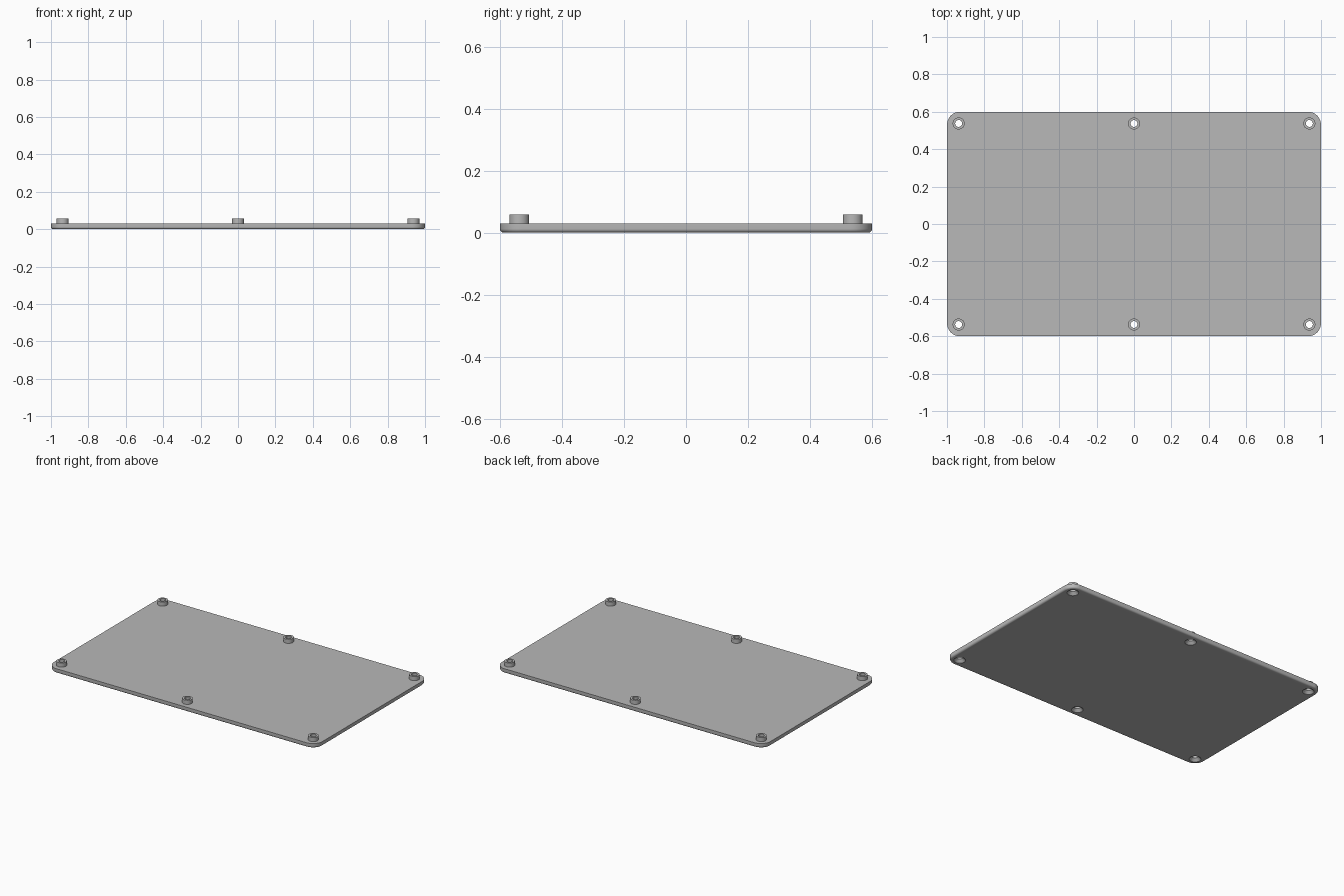
import bpy, bmesh, math

if "Cube" in bpy.data.objects:
    bpy.data.objects.remove(bpy.data.objects["Cube"])

HX, HY, CORNER = 1.0, 0.6, 0.07      # plate half sizes, corner radius
TOP, FILLET = 0.03, 0.0125           # plate thickness, lower edge rounding
BOSS_TOP, BOSS_R = 0.058, 0.032
HOLE_R, SINK_R = 0.0185, 0.036
SPOTS = [(x, y) for x in (-0.9375, 0, 0.9375) for y in (-0.5375, 0.5375)]

grey = bpy.data.materials.new("plain_grey")
grey.diffuse_color = (0.48, 0.48, 0.48, 1)
grey.use_nodes = True
grey.node_tree.nodes["Principled BSDF"].inputs["Base Color"].default_value = grey.diffuse_color


def loft(name, rings):
    """Skin a stack of equal-length rings and cap both ends."""
    bm = bmesh.new()
    rows = [[bm.verts.new(p) for p in ring] for ring in rings]
    n = len(rows[0])
    for a, b in zip(rows, rows[1:]):
        for i in range(n):
            j = (i + 1) % n
            bm.faces.new((a[i], a[j], b[j], b[i]))
    bm.faces.new(rows[0][::-1])
    bm.faces.new(rows[-1])
    bmesh.ops.recalc_face_normals(bm, faces=bm.faces)
    me = bpy.data.meshes.new(name)
    bm.to_mesh(me)
    bm.free()
    ob = bpy.data.objects.new(name, me)
    bpy.context.collection.objects.link(ob)
    me.materials.append(grey)
    return ob


def rounded_rect(inset, z, seg=12):
    r = CORNER - inset
    pts = []
    for k, (sx, sy) in enumerate(((1, 1), (-1, 1), (-1, -1), (1, -1))):
        for i in range(seg + 1):
            a = (k + i / seg) * math.pi / 2
            pts.append((sx * (HX - CORNER) + r * math.cos(a),
                        sy * (HY - CORNER) + r * math.sin(a), z))
    return pts


def circle(x, y, r, z, n=40):
    return [(x + r * math.cos(2 * math.pi * i / n),
             y + r * math.sin(2 * math.pi * i / n), z) for i in range(n)]


def apply_boolean(target, tool, operation):
    mod = target.modifiers.new(operation.lower(), 'BOOLEAN')
    mod.operation, mod.object, mod.solver = operation, tool, 'EXACT'
    bpy.context.view_layer.objects.active = target
    bpy.ops.object.modifier_apply(modifier=mod.name)
    bpy.data.objects.remove(tool, do_unlink=True)


# Plate with a rounded lower edge
steps = [i / 6 * math.pi / 2 for i in range(7)]
rings = [rounded_rect(FILLET * (1 - math.sin(a)), FILLET * (1 - math.cos(a)))
         for a in steps]
plate = loft("cover_plate", rings + [rounded_rect(0, TOP)])

# Screw bosses on top, countersunk holes from below
for x, y in SPOTS:
    boss = loft("boss", [circle(x, y, BOSS_R, z) for z in (0.02, BOSS_TOP)])
    apply_boolean(plate, boss, 'UNION')
for x, y in SPOTS:
    profile = [(SINK_R, -0.02), (SINK_R, 0.001), (HOLE_R, 0.019), (HOLE_R, 0.09)]
    hole = loft("hole_cutter", [circle(x, y, r, z) for r, z in profile])
    hole.hide_render = True
    apply_boolean(plate, hole, 'DIFFERENCE')

# Smooth rounded parts, keep hard edges
bpy.ops.object.select_all(action='DESELECT')
plate.select_set(True)
bpy.context.view_layer.objects.active = plate
bpy.ops.object.shade_smooth_by_angle(angle=math.radians(30))
